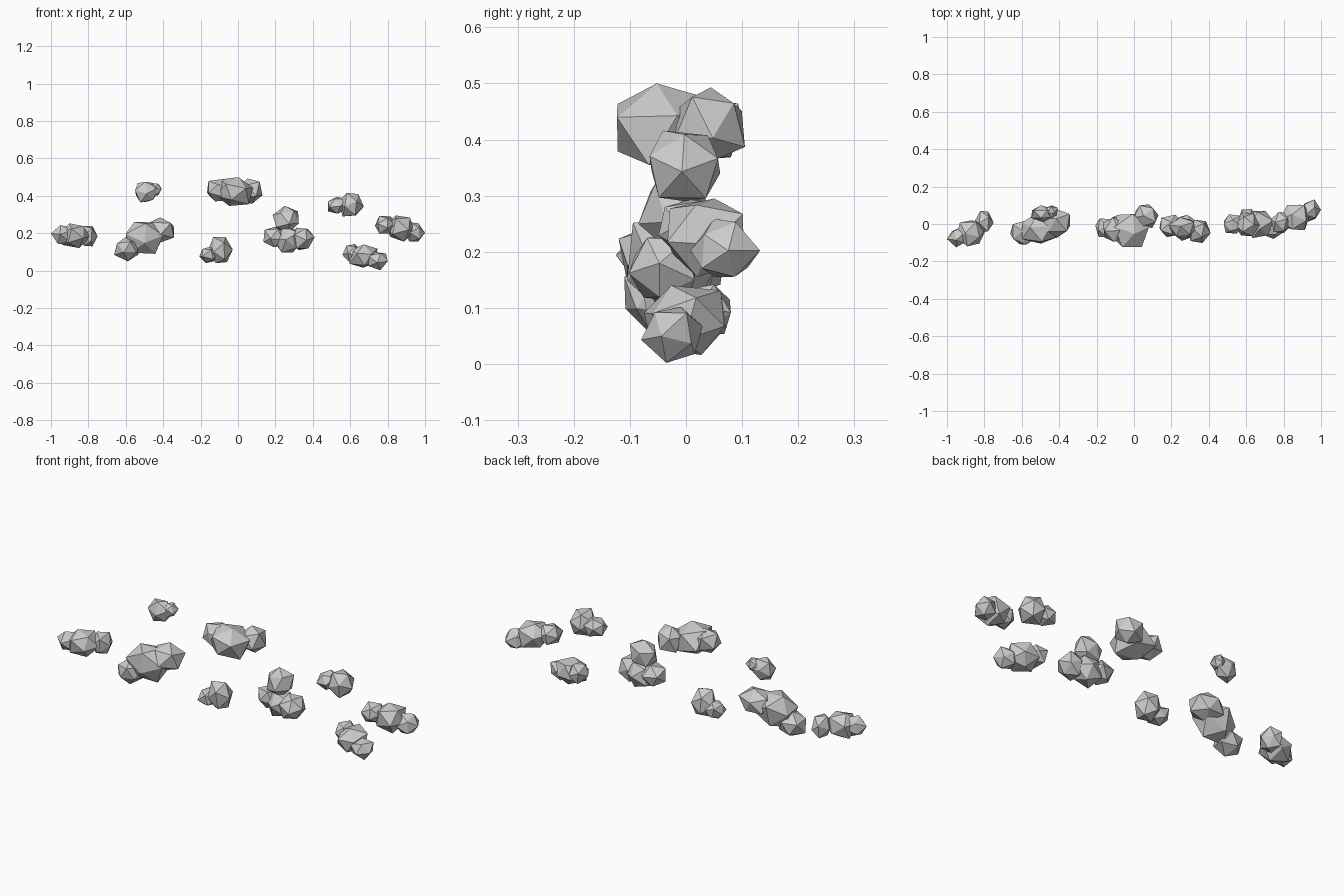
import bpy
import bmesh
import random
from mathutils import Euler, Vector

cube = bpy.data.objects.get("Cube")
if cube:
    bpy.data.objects.remove(cube, do_unlink=True)

# Single pale grey stone colour
stone = bpy.data.materials.new("pale_grey")
stone.use_nodes = True
grey = (0.6, 0.6, 0.6, 1)
stone.diffuse_color = grey
stone.node_tree.nodes["Principled BSDF"].inputs["Base Color"].default_value = grey


def add_lump(bm, rng, centre, half):
    """Faceted boulder: a jittered icosahedron fitted to its half sizes."""
    verts = bmesh.ops.create_icosphere(bm, subdivisions=1, radius=1)["verts"]
    turn = Euler([rng.uniform(0, 6) for _ in range(3)]).to_matrix()
    for v in verts:
        v.co = turn @ v.co * rng.uniform(0.88, 1.12)
    for axis in range(3):
        low = min(v.co[axis] for v in verts)
        high = max(v.co[axis] for v in verts)
        for v in verts:
            t = (v.co[axis] - low) / (high - low) * 2 - 1
            v.co[axis] = centre[axis] + t * half[axis]


def add_cluster(name, seed, lumps):
    """Overlapping lumps joined in one object with its origin at the first."""
    rng = random.Random(seed)
    bm = bmesh.new()
    for centre, half in lumps:
        add_lump(bm, rng, centre, half)
    origin = Vector(lumps[0][0])
    bmesh.ops.translate(bm, verts=bm.verts, vec=-origin)
    bmesh.ops.recalc_face_normals(bm, faces=bm.faces)
    mesh = bpy.data.meshes.new(name)
    bm.to_mesh(mesh)
    bm.free()
    mesh.materials.append(stone)
    obj = bpy.data.objects.new(name, mesh)
    obj.location = origin
    bpy.context.collection.objects.link(obj)


# Each lump: centre, half sizes
add_cluster("far_right_rock", 1, [
    ((-.87, -.05, .187), (.08, .07, .066)),
    ((-.94, -.07, .19), (.06, .055, .053)),
    ((-.80, .015, .185), (.05, .055, .055))])
add_cluster("small_high_rock", 2, [
    ((-.49, .055, .42), (.06, .045, .055)),
    ((-.44, .065, .435), (.032, .035, .033))])
add_cluster("large_right_rock", 3, [
    ((-.50, -.02, .175), (.1, .085, .085)),
    ((-.595, -.045, .117), (.067, .065, .067)),
    ((-.42, .005, .215), (.078, .08, .07))])
add_cluster("low_middle_rock", 4, [
    ((-.095, -.02, .11), (.067, .06, .07)),
    ((-.155, -.02, .085), (.052, .05, .045))])
add_cluster("high_middle_rock", 5, [
    ((-.02, -.035, .423), (.1, .088, .077)),
    ((-.10, -.03, .43), (.066, .065, .06)),
    ((.065, .042, .425), (.066, .063, .068))])
add_cluster("stacked_rock", 6, [
    ((.27, -.02, .165), (.08, .07, .068)),
    ((.20, -.01, .18), (.064, .06, .055)),
    ((.345, -.04, .17), (.065, .062, .06)),
    ((.255, -.025, .275), (.07, .06, .072))])
add_cluster("high_left_rock", 7, [
    ((.605, -.002, .353), (.068, .063, .063)),
    ((.53, .0, .35), (.05, .052, .045))])
add_cluster("low_left_rock", 8, [
    ((.67, -.002, .078), (.075, .073, .062)),
    ((.61, .025, .095), (.052, .055, .047)),
    ((.745, -.025, .052), (.055, .055, .05))])
add_cluster("far_left_rock", 9, [
    ((.86, .035, .225), (.08, .068, .07)),
    ((.785, .008, .245), (.053, .057, .048)),
    ((.94, .07, .207), (.06, .062, .052))])
